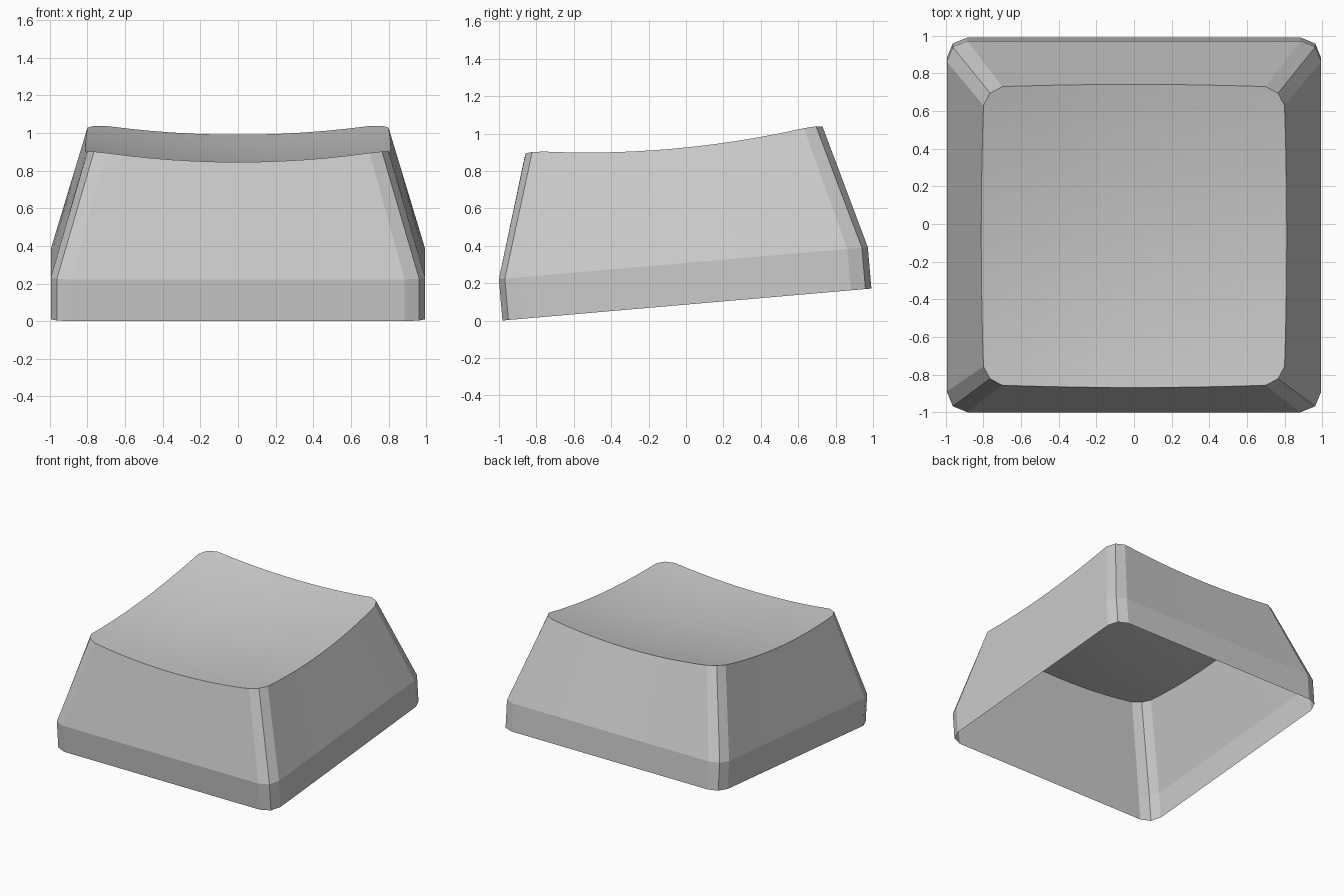
import bpy, bmesh, math
from mathutils import Matrix, Vector

cube = bpy.data.objects.get("Cube")
if cube:
    bpy.data.objects.remove(cube, do_unlink=True)

STEPS = 12   # segments along each side
RINGS = 8    # concentric rings in the dished top


def material(name, colour):
    mat = bpy.data.materials.new(name)
    mat.use_nodes = True
    mat.diffuse_color = colour
    mat.node_tree.nodes["Principled BSDF"].inputs["Base Color"].default_value = colour
    return mat


def outline(x, front, back, cut, mid, bow):
    """Counter-clockwise rounded rectangle with bowed sides and two-facet corners."""
    sides = [((x, front + cut), (x, back - cut), (1, 0), (x - mid, back - mid)),
             ((x - cut, back), (cut - x, back), (0, 1), (mid - x, back - mid)),
             ((-x, back - cut), (-x, front + cut), (-1, 0), (mid - x, front + mid)),
             ((cut - x, front), (x - cut, front), (0, -1), (x - mid, front + mid))]
    points = []
    for start, end, out, corner in sides:
        for i in range(STEPS + 1):
            t = i / STEPS
            p = Vector(start).lerp(Vector(end), t)
            points.append(p + Vector(out) * bow * 4 * t * (1 - t))
        points.append(Vector(corner))
    return points


def dish(x, y):
    """Height of the scooped, sloping top."""
    return 0.859 + 0.103 * y + 0.101 * (x * x + y * y)


def bridge(bm, lower, upper, smooth):
    n = len(lower)
    for i in range(n):
        j = (i + 1) % n
        face = bm.faces.new((lower[i], lower[j], upper[j], upper[i]))
        face.smooth = smooth


bm = bmesh.new()

# Tilted skirt
tilt = Matrix.Translation((0, 0.005, 0.086)) @ Matrix.Rotation(math.radians(4.95), 4, "X")
base = outline(0.995, -0.99, 0.99, 0.11, 0.032, 0)
rim_low, rim_high = [[bm.verts.new(tilt @ Vector((p.x, p.y, z))) for p in base]
                     for z in (0, 0.222)]
bridge(bm, rim_low, rim_high, False)

# Sloping walls up to the top edge
top = outline(0.80, -0.857, 0.73, 0.10, 0.035, 0.012)
edge = [bm.verts.new((p.x, p.y, dish(p.x, p.y))) for p in top]
bridge(bm, rim_high, edge, False)

# Dished top, on its own ring so that the edge stays crisp
centre = Vector((0, -0.06))
previous = edge
for r in range(1, RINGS):
    ring = []
    for p in top:
        q = p.lerp(centre, r / RINGS)
        ring.append(bm.verts.new((q.x, q.y, dish(q.x, q.y))))
    bridge(bm, previous, ring, True)
    previous = ring
middle = bm.verts.new((centre.x, centre.y, dish(centre.x, centre.y)))
for i, v in enumerate(previous):
    bm.faces.new((v, previous[(i + 1) % len(previous)], middle)).smooth = True

# Crisp border between the top and the walls
for e in bm.edges:
    if len(e.link_faces) == 2 and e.link_faces[0].smooth != e.link_faces[1].smooth:
        e.smooth = False

mesh = bpy.data.meshes.new("keycap_shell")
bm.to_mesh(mesh)
bm.free()
mesh.materials.append(material("light grey plastic", (0.6, 0.6, 0.6, 1)))
shell = bpy.data.objects.new("keycap_shell", mesh)
bpy.context.collection.objects.link(shell)
